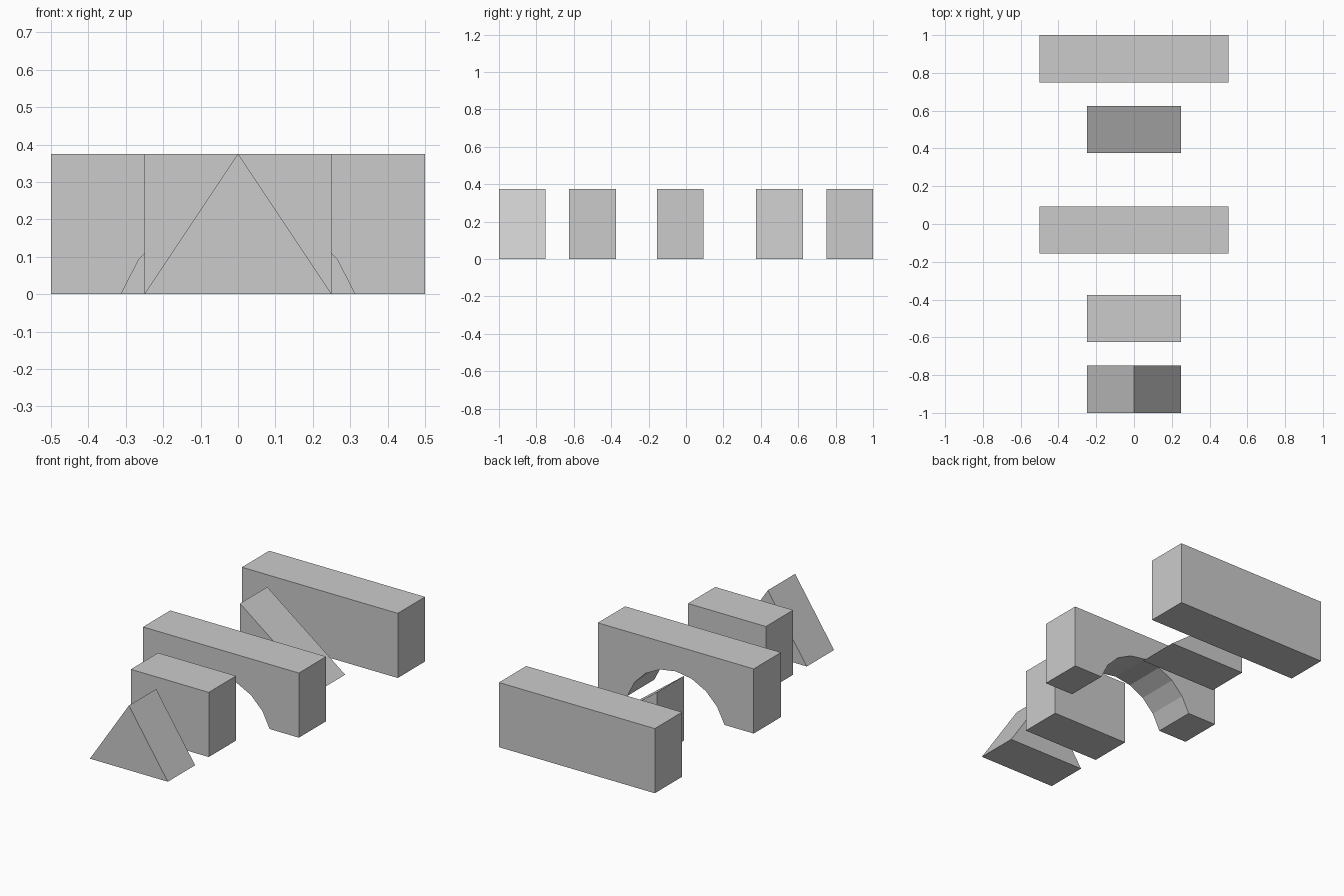
import bpy, bmesh, math

if "Cube" in bpy.data.objects:
    bpy.data.objects.remove(bpy.data.objects["Cube"])

H, D = 0.375, 0.25  # shared block height and depth


def prism(name, profile, y0):
    """Extrude an (x, z) outline along +y by the block depth."""
    bm = bmesh.new()
    face = bm.faces.new([bm.verts.new((x, 0, z)) for x, z in profile])
    ext = bmesh.ops.extrude_face_region(bm, geom=[face])
    verts = [v for v in ext["geom"] if isinstance(v, bmesh.types.BMVert)]
    bmesh.ops.translate(bm, verts=verts, vec=(0, D, 0))
    bmesh.ops.recalc_face_normals(bm, faces=bm.faces)
    mesh = bpy.data.meshes.new(name)
    bm.to_mesh(mesh)
    bm.free()
    ob = bpy.data.objects.new(name, mesh)
    ob.location.y = y0
    bpy.context.collection.objects.link(ob)


def box(w):
    return [(-w, 0), (w, 0), (w, H), (-w, H)]


# Arch opening: shallow faceted arc whose centre lies below the base
R = 0.3125 / math.cos(math.radians(18))
drop = R * math.sin(math.radians(18))
arc = []
for i in range(9):
    a = math.radians(162 - 18 * i)
    arc.append((R * math.cos(a), 0 if i in (0, 8) else R * math.sin(a) - drop))

# Row of toy blocks, front to back
prism("roof_block", [(-0.25, 0), (0.25, 0), (0, H)], -1)
prism("short_block", box(0.25), -0.625)
prism("arch_block", [(-0.5, 0)] + arc + [(0.5, 0), (0.5, H), (-0.5, H)], -0.15625)
prism("ramp_block", [(-0.25, 0), (0.25, 0), (-0.25, H)], 0.375)
prism("long_block", box(0.5), 0.75)
